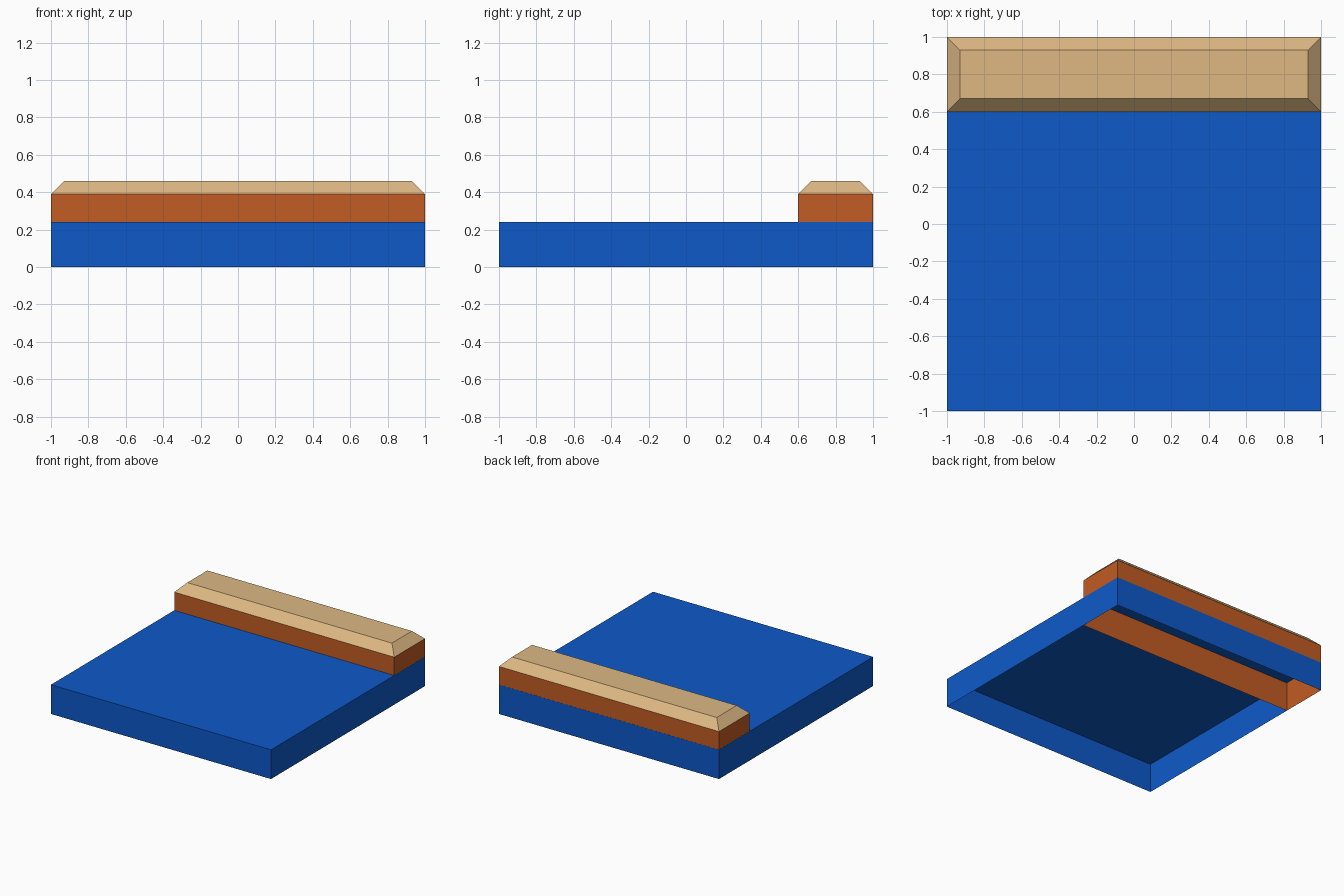
import bpy
import bmesh

if "Cube" in bpy.data.objects:
    bpy.data.objects.remove(bpy.data.objects["Cube"])


def make_material(name, rgb):
    mat = bpy.data.materials.new(name)
    mat.use_nodes = True
    color = (*rgb, 1.0)
    mat.diffuse_color = color
    mat.node_tree.nodes["Principled BSDF"].inputs["Base Color"].default_value = color
    return mat


def make_shell(name, mat, x, y0, y1, z0, z1, taper=0.0, closed_top=True):
    """Bottomless block, its top edges drawn in by taper on every side."""
    bm = bmesh.new()
    rings = []
    for z, t in ((z0, 0.0), (z1, taper)):
        corners = ((-x + t, y0 + t), (x - t, y0 + t), (x - t, y1 - t), (-x + t, y1 - t))
        rings.append([bm.verts.new((cx, cy, z)) for cx, cy in corners])
    low, high = rings
    for i in range(4):
        j = (i + 1) % 4
        bm.faces.new((low[i], low[j], high[j], high[i]))
    if closed_top:
        bm.faces.new(high)
    mesh = bpy.data.meshes.new(name)
    bm.to_mesh(mesh)
    bm.free()
    mesh.materials.append(mat)
    obj = bpy.data.objects.new(name, mesh)
    bpy.context.collection.objects.link(obj)
    return obj


blue = make_material("water blue", (0.004, 0.102, 0.584))
clay = make_material("clay orange", (0.539, 0.107, 0.017))
sand = make_material("sand tan", (0.723, 0.479, 0.226))

# Hollow base slab, open underneath
make_shell("base_slab", blue, 1.0, -1.0, 1.0, 0.0, 0.24)

# Wall band standing inside the back edge, a hair within the slab sides
gap = 0.001
make_shell("back_wall", clay, 1.0 - gap, 0.6, 1.0 - gap, 0.0, 0.39, closed_top=False)

# Chamfered coping on the wall
make_shell("wall_cap", sand, 1.0, 0.6, 1.0, 0.39, 0.46, taper=0.07)
